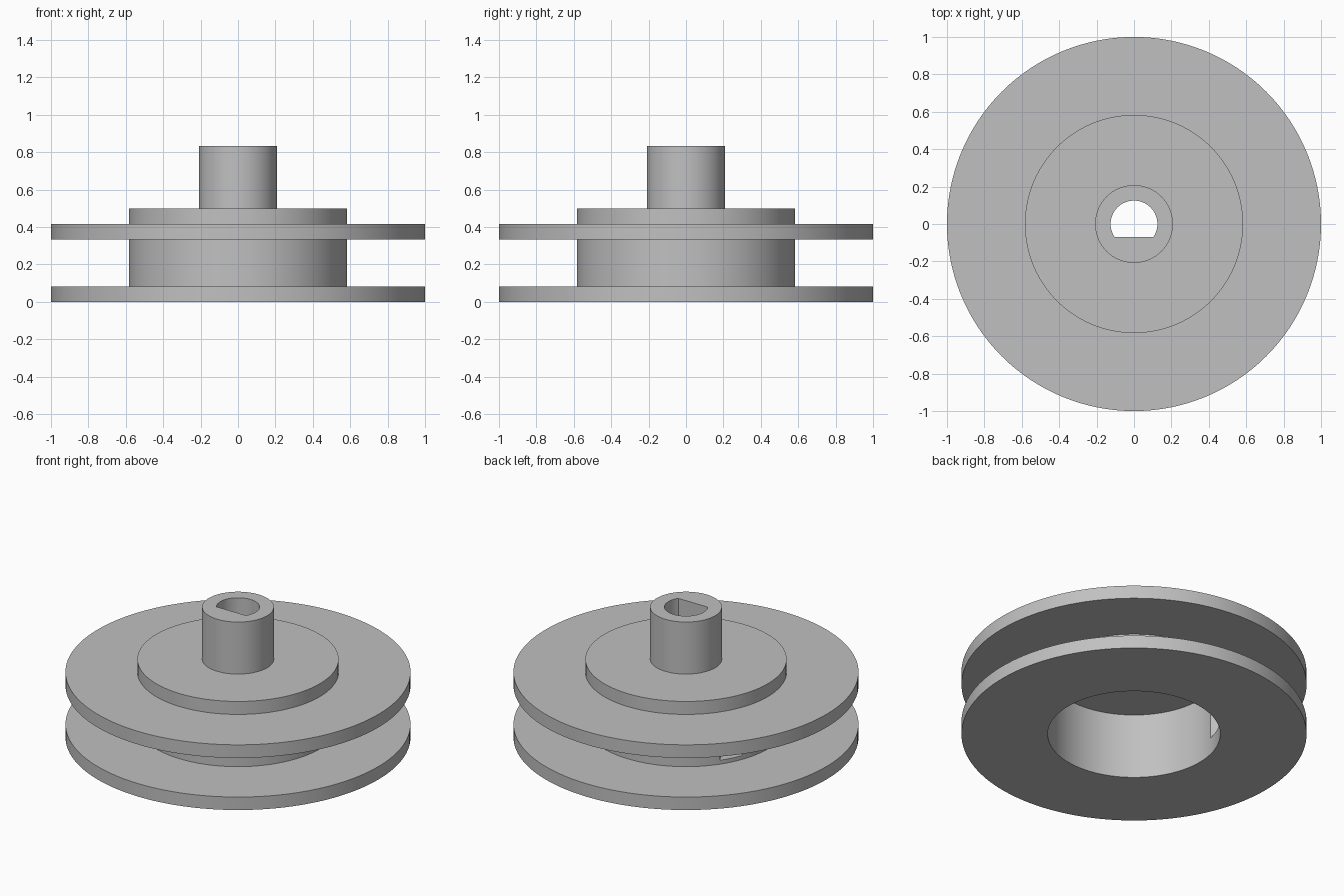
import bpy, bmesh, math
from mathutils import Matrix, Vector

cube = bpy.data.objects.get("Cube")
if cube:
    bpy.data.objects.remove(cube, do_unlink=True)

SEGMENTS = 128

grey = bpy.data.materials.new("plain_grey")
grey.use_nodes = True
grey.diffuse_color = (0.53, 0.53, 0.53, 1)
grey.node_tree.nodes["Principled BSDF"].inputs["Base Color"].default_value = (0.53, 0.53, 0.53, 1)


def make_object(name, bm):
    bmesh.ops.recalc_face_normals(bm, faces=bm.faces)
    mesh = bpy.data.meshes.new(name)
    bm.to_mesh(mesh)
    bm.free()
    mesh.materials.append(grey)
    obj = bpy.data.objects.new(name, mesh)
    bpy.context.collection.objects.link(obj)
    return obj


def lathe(name, profile):
    bm = bmesh.new()
    verts = [bm.verts.new((r, 0, z)) for r, z in profile]
    edges = [bm.edges.new(pair) for pair in zip(verts, verts[1:])]
    bmesh.ops.spin(bm, geom=verts + edges, axis=(0, 0, 1), cent=(0, 0, 0),
                   angle=math.tau, steps=SEGMENTS)
    bmesh.ops.remove_doubles(bm, verts=bm.verts, dist=0.0001)
    return make_object(name, bm)


def cut(target, cutter):
    cutter.hide_render = True
    mod = target.modifiers.new("cut", 'BOOLEAN')
    mod.operation = 'DIFFERENCE'
    mod.solver = 'EXACT'
    mod.object = cutter
    bpy.context.view_layer.objects.active = target
    bpy.ops.object.modifier_apply(modifier=mod.name)
    bpy.data.objects.remove(cutter, do_unlink=True)


# Pulley body: recess, lower flange, drum, upper flange, step and hub
pulley = lathe("pulley", [
    (0, 0.417), (0.5, 0.417), (0.5, 0),
    (1, 0), (1, 0.083), (0.583, 0.083),
    (0.583, 0.333), (1, 0.333), (1, 0.417), (0.583, 0.417),
    (0.583, 0.5), (0.208, 0.5), (0.208, 0.833), (0, 0.833)])

# D-shaped shaft bore
bore_r, flat_y = 0.125, -0.07
start = math.asin(flat_y / bore_r)
sweep = math.pi - 2 * start
bm = bmesh.new()
steps = 72
ring = [bm.verts.new((bore_r * math.cos(start + sweep * i / steps),
                      bore_r * math.sin(start + sweep * i / steps), 0.3))
        for i in range(steps + 1)]
base = bm.faces.new(ring)
top = bmesh.ops.extrude_face_region(bm, geom=[base])["geom"]
bmesh.ops.translate(bm, vec=(0, 0, 0.7),
                    verts=[v for v in top if isinstance(v, bmesh.types.BMVert)])
cut(pulley, make_object("bore_cutter", bm))

# Slanted cord slot through the drum wall
along = Vector((0.5, -0.866, 0))
across = Vector((0.866, 0.5, 0))
centre = along * -0.48 + across * -0.305 + Vector((0, 0, 0.208))
bm = bmesh.new()
bmesh.ops.create_cube(bm, size=1, matrix=Matrix.Translation(centre)
                      @ Matrix.Rotation(math.radians(-60), 4, 'Z')
                      @ Matrix.Diagonal((0.36, 0.123, 0.2, 1)))
cut(pulley, make_object("slot_cutter", bm))

# Smooth round walls, crisp rims
bpy.ops.object.select_all(action='DESELECT')
pulley.select_set(True)
bpy.context.view_layer.objects.active = pulley
bpy.ops.object.shade_smooth_by_angle(angle=math.radians(30))
